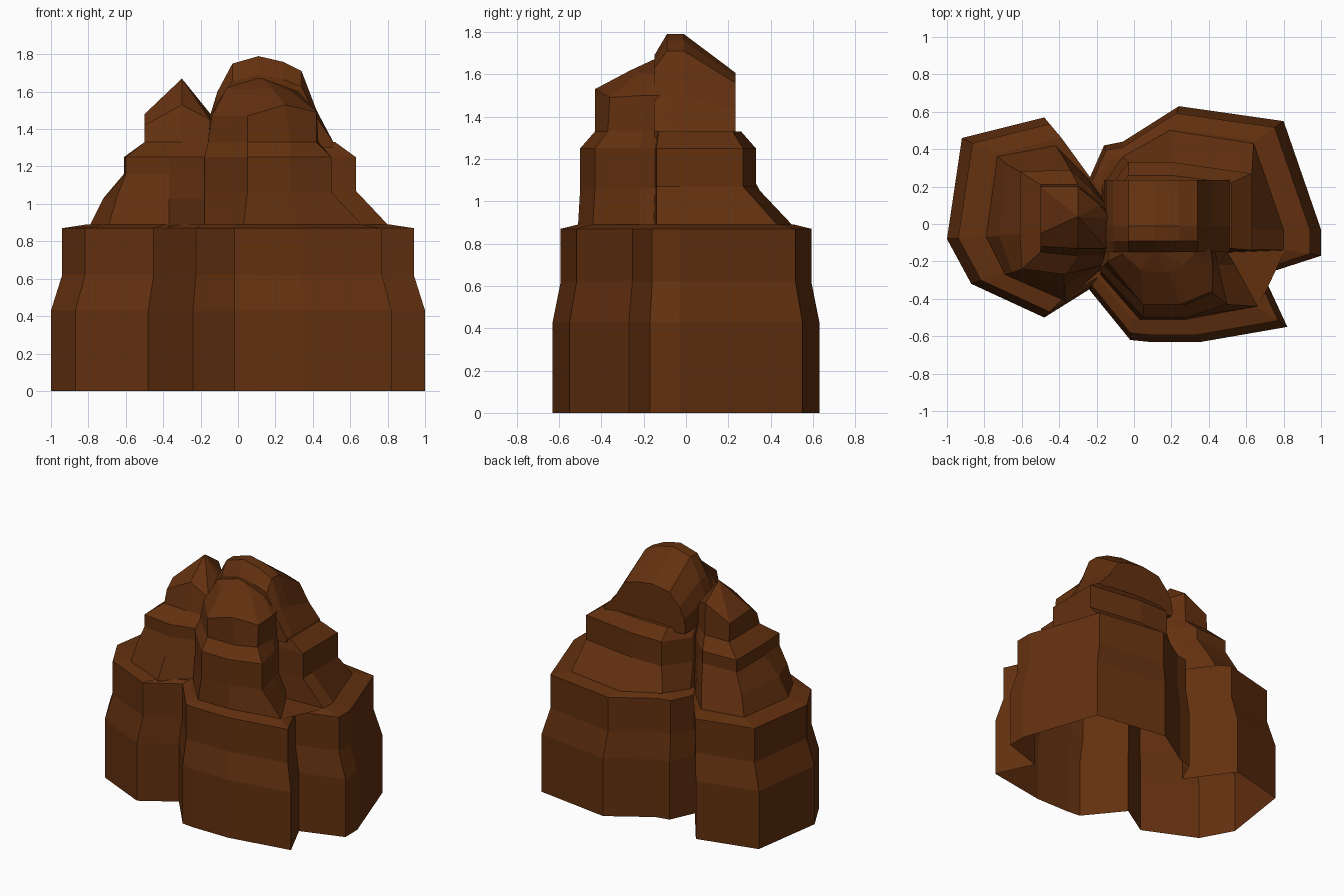
import bpy
import bmesh

cube = bpy.data.objects.get("Cube")
if cube:
    bpy.data.objects.remove(cube, do_unlink=True)

brown = bpy.data.materials.new("rock_brown")
brown.use_nodes = True
brown.diffuse_color = (0.125, 0.030, 0.0048, 1)
brown.node_tree.nodes["Principled BSDF"].inputs["Base Color"].default_value = brown.diffuse_color


def level(z, points):
    """Horizontal ring of rock at one height."""
    return [(x, y, z) for x, y in points]


def scaled(points, factor):
    return [(x * factor, y * factor) for x, y in points]


def loft(name, rings, apex=None):
    """Closed solid through rings of equal point count, ending flat or in a peak."""
    bm = bmesh.new()
    loops = [[bm.verts.new(p) for p in ring] for ring in rings]
    count = len(loops[0])
    for low, high in zip(loops, loops[1:]):
        for i in range(count):
            j = (i + 1) % count
            bm.faces.new((low[i], low[j], high[j], high[i]))
    bm.faces.new(loops[0])
    if apex:
        tip = bm.verts.new(apex)
        for i in range(count):
            bm.faces.new((loops[-1][i], loops[-1][(i + 1) % count], tip))
    else:
        bm.faces.new(loops[-1])
    bmesh.ops.triangulate(bm, faces=[f for f in bm.faces if len(f.verts) > 4])
    bmesh.ops.recalc_face_normals(bm, faces=bm.faces)
    mesh = bpy.data.meshes.new(name)
    bm.to_mesh(mesh)
    bm.free()
    mesh.materials.append(brown)
    obj = bpy.data.objects.new(name, mesh)
    bpy.context.collection.objects.link(obj)
    return obj


# Broad plinth with a notched outline and a sloping rim
outline = [(-1, -.08), (-.87, -.32), (-.48, -.5), (-.24, -.35), (-.02, -.62),
           (.08, -.63), (.36, -.63), (.82, -.55), (.69, -.27), (1, -.17),
           (1, -.03), (.8, .55), (.24, .63), (-.06, .44), (-.16, .42),
           (-.24, .24), (-.48, .57), (-.92, .46)]
rim = scaled(outline, .94)
plinth = loft("rock_formation", [level(0, outline), level(.43, outline), level(.62, rim),
                                 level(.87, rim), level(.89, scaled(outline, .81))])

# Left outcrop: stepped ledges below a pointed peak
left_foot = [(-.79, -.07), (-.69, -.27), (-.37, -.41), (-.15, -.22),
             (-.1, .05), (-.25, .25), (-.42, .42), (-.73, .36)]
left_slope = [(-.72, -.06), (-.65, -.26), (-.37, -.33), (-.16, -.22),
              (-.1, .05), (-.24, .22), (-.38, .36), (-.68, .32)]
left_ledge = [(-.61, -.05), (-.6, -.24), (-.37, -.27), (-.17, -.22),
              (-.1, .05), (-.23, .19), (-.34, .29), (-.61, .28)]
left_neck = [(-.5, -.05), (-.5, -.15), (-.3, -.17), (-.16, -.16),
             (-.1, .03), (-.21, .14), (-.3, .21), (-.5, .21)]
left_shoulder = [(-.5, -.05, 1.48), (-.5, -.12, 1.42), (-.3, -.13, 1.53), (-.15, -.13, 1.45),
                 (-.13, .03, 1.46), (-.18, .1, 1.5), (-.3, .2, 1.56), (-.5, .2, 1.46)]
left_outcrop = loft("left_outcrop", [
    level(.8, left_foot), level(.89, left_foot), level(1.03, left_slope), level(1.16, left_ledge),
    level(1.25, left_ledge), level(1.33, left_neck), left_shoulder], apex=(-.3, .04, 1.67))

# Main outcrop: wide ledges at the back and on the left flank
main_foot = [(-.17, -.16), (.3, -.16), (.8, -.14), (.8, -.03),
             (.64, .43), (.19, .5), (-.06, .36), (-.17, .2)]
main_ledge = [(-.17, -.15), (.3, -.15), (.63, -.14), (.63, -.03),
              (.63, .27), (.21, .33), (-.03, .33), (-.16, .15)]
main_neck = [(-.17, -.14), (.3, -.14), (.52, -.13), (.52, -.03),
             (.52, .22), (.2, .26), (-.03, .26), (-.16, .1)]
main_outcrop = loft("main_outcrop", [level(.8, main_foot), level(.89, main_foot),
                                     level(1.07, main_ledge), level(1.25, main_ledge),
                                     level(1.33, main_neck)])

# Main peak: an arched section swept from front to back, lower at both ends
arch = [(-.16, 1.33), (-.15, 1.47), (-.11, 1.6), (-.03, 1.75), (.11, 1.79),
        (.24, 1.76), (.34, 1.71), (.42, 1.5), (.51, 1.33)]


def arch_section(y, rise):
    feet = [(.5, y, 1.3), (-.15, y, 1.3)]
    return [(x, y, 1.33 + (z - 1.33) * rise) for x, z in arch] + feet


main_peak = loft("main_peak", [arch_section(-.15, .78), arch_section(-.09, 1),
                               arch_section(-.01, 1), arch_section(.235, .6)])

# Front outcrop: a buttress with a sloping crown
front_foot = [(.03, -.51), (.28, -.51), (.66, -.44), (.54, -.22), (.4, .02), (-.15, .02), (-.18, -.27)]
front_ledge = [(.05, -.5), (.28, -.5), (.5, -.43), (.45, -.22), (.4, .02), (-.14, .02), (-.18, -.25)]
front_neck = [(.05, -.43), (.28, -.43), (.42, -.37), (.43, -.2), (.4, .02), (-.13, .02), (-.16, -.22)]
front_shoulder = [(.05, -.43, 1.47), (.25, -.43, 1.53), (.42, -.36, 1.49), (.42, -.2, 1.5),
                  (.39, .02, 1.5), (-.12, .02, 1.48), (-.14, -.2, 1.47)]
front_crown = [(.04, -.25, 1.61), (.18, -.26, 1.62), (.27, -.22, 1.61), (.32, -.16, 1.6),
               (.3, .02, 1.62), (-.04, .02, 1.64), (-.06, -.16, 1.62)]
front_outcrop = loft("front_outcrop", [
    level(.8, front_foot), level(.89, front_foot), level(1.06, front_ledge),
    level(1.25, front_ledge), level(1.33, front_neck), front_shoulder, front_crown],
    apex=(.11, -.13, 1.68))

# Fuse the outcrops into one shell
bpy.context.view_layer.objects.active = plinth
for part in (left_outcrop, main_outcrop, main_peak, front_outcrop):
    union = plinth.modifiers.new("join_" + part.name, "BOOLEAN")
    union.operation = "UNION"
    union.solver = "EXACT"
    union.object = part
    bpy.ops.object.modifier_apply(modifier=union.name)
    bpy.data.objects.remove(part, do_unlink=True)

# Leave the underside open and hollow
bm = bmesh.new()
bm.from_mesh(plinth.data)
underside = [f for f in bm.faces if all(v.co.z < .001 for v in f.verts)]
bmesh.ops.delete(bm, geom=underside, context="FACES")
bm.to_mesh(plinth.data)
bm.free()
